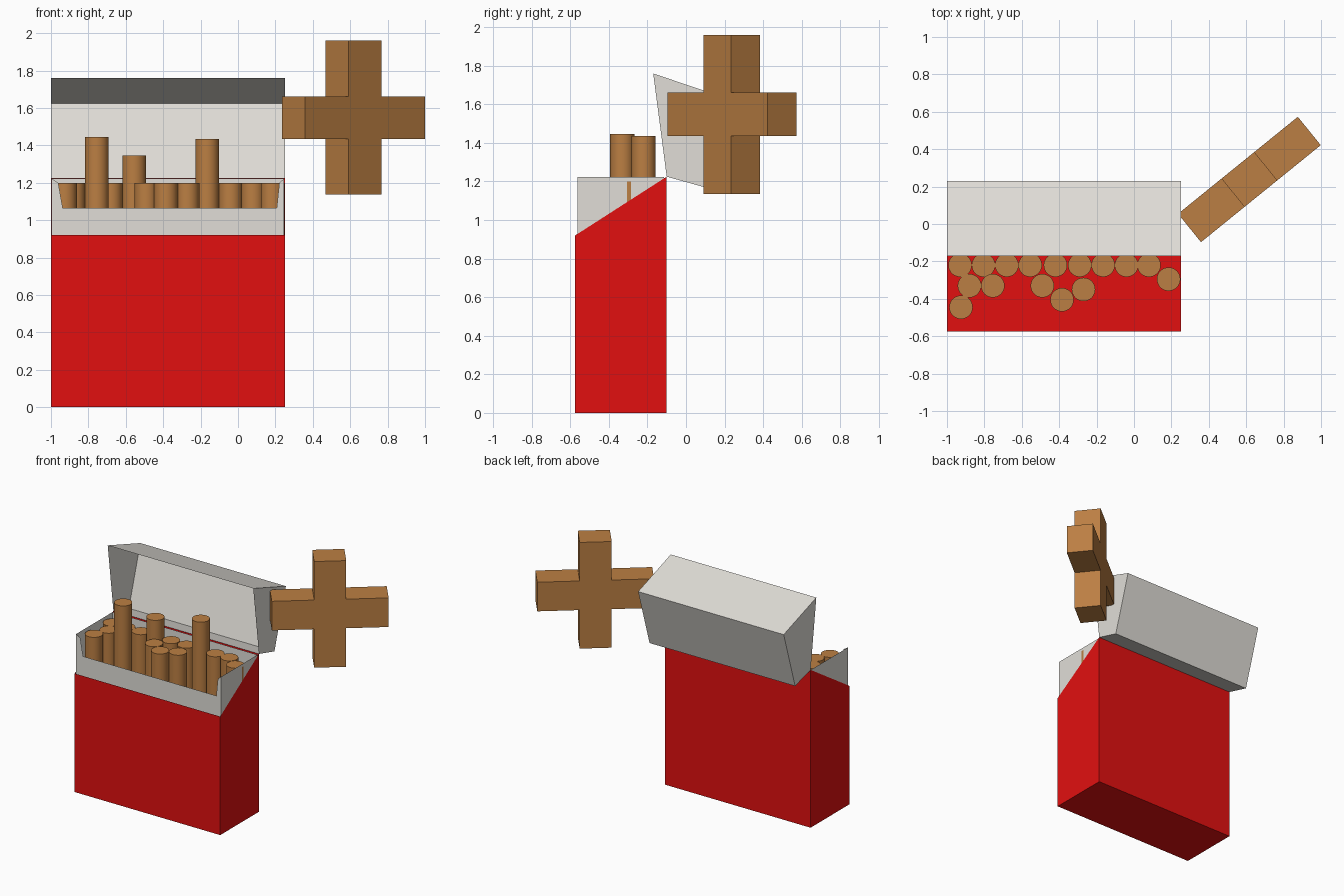
import bpy
import math

if "Cube" in bpy.data.objects:
    bpy.data.objects.remove(bpy.data.objects["Cube"], do_unlink=True)


def material(name, rgb):
    m = bpy.data.materials.new(name)
    m.use_nodes = True
    m.diffuse_color = (*rgb, 1)
    m.node_tree.nodes["Principled BSDF"].inputs["Base Color"].default_value = (*rgb, 1)
    return m


RED = material("red card", (0.76, 0.005, 0.005))
GREY = material("warm white paper", (0.75, 0.73, 0.685))
BROWN = material("tan brown", (0.50, 0.212, 0.056))

LEFT, RIGHT = -1.0, 0.25


def mesh_object(name, verts, faces, mat):
    me = bpy.data.meshes.new(name)
    me.from_pydata(verts, [], faces)
    me.materials.append(mat)
    ob = bpy.data.objects.new(name, me)
    bpy.context.collection.objects.link(ob)
    return ob


def open_tray(name, profile, mat):
    """Sweep a (y, z) side profile across the width; its closing edge stays open."""
    n = len(profile)
    verts = [(x, y, z) for x in (LEFT, RIGHT) for y, z in profile]
    walls = [(i, i + 1, n + i + 1, n + i) for i in range(n - 1)]
    ends = [tuple(reversed(range(n))), tuple(range(n, 2 * n))]
    return mesh_object(name, verts, walls + ends, mat)


# Carton body with a slanted mouth, and the lid swung back on its hinge
open_tray("carton_body", [(-0.575, 0.92), (-0.575, 0), (-0.10, 0), (-0.10, 1.225)], RED)
open_tray("carton_lid", [(-0.10, 1.225), (0.09, 1.172), (0.23, 1.625), (-0.17, 1.76)], GREY)

# Paper liner: notched front, plain sides and back
x0, x1, front, back, low, top = LEFT + 0.003, RIGHT - 0.003, -0.562, -0.113, 0.6, 1.222
outline = [(x0, low), (x1, low), (x1, top), (x1 - 0.026, 1.2), (x1 - 0.04, 1.065),
           (x0 + 0.06, 1.065), (x0 + 0.036, 1.2), (x0, top)]
verts = [(x, front, z) for x, z in outline]
verts += [(x0, back, low), (x1, back, low), (x1, back, top), (x0, back, top)]
mesh_object("paper_liner", verts,
            [tuple(range(8)), (1, 9, 10, 2), (8, 0, 7, 11), (9, 8, 11, 10)], GREY)

# Round sticks standing in the carton: (x, y) and height
REST = 1.2
sticks = [(x, -0.22, REST) for x in (-0.93, -0.805, -0.68, -0.42, -0.29, -0.04, 0.08)]
sticks += [(-0.555, -0.22, 1.345), (-0.165, -0.22, 1.435), (-0.755, -0.33, 1.445)]
sticks += [(x, y, REST) for x, y in ((0.185, -0.295), (-0.88, -0.33), (-0.49, -0.33),
                                     (-0.27, -0.35), (-0.385, -0.405), (-0.925, -0.445))]
for i, (x, y, height) in enumerate(sticks):
    base = 0.004
    bpy.ops.mesh.primitive_cylinder_add(vertices=32, radius=0.063, depth=height - base,
                                        location=(x, y, (height + base) / 2))
    stick = bpy.context.object
    stick.name = f"stick_{i + 1}"
    stick.data.materials.append(BROWN)
    bpy.ops.object.shade_smooth_by_angle()

# Thick plus-shaped cross floating beside the carton
reach, half = 0.412, 0.113
points = []
for k in range(4):
    c, s = round(math.cos(k * math.pi / 2)), round(math.sin(k * math.pi / 2))
    for u, v in ((reach, -half), (reach, half), (half, half)):
        points.append((u * c - v * s, 0, u * s + v * c))
cross = mesh_object("cross", points, [tuple(range(12))], BROWN)
cross.location = (0.617, 0.238, 1.548)
cross.rotation_euler.z = math.radians(39)
thick = cross.modifiers.new("thickness", "SOLIDIFY")
thick.thickness = 0.195
thick.offset = 0
